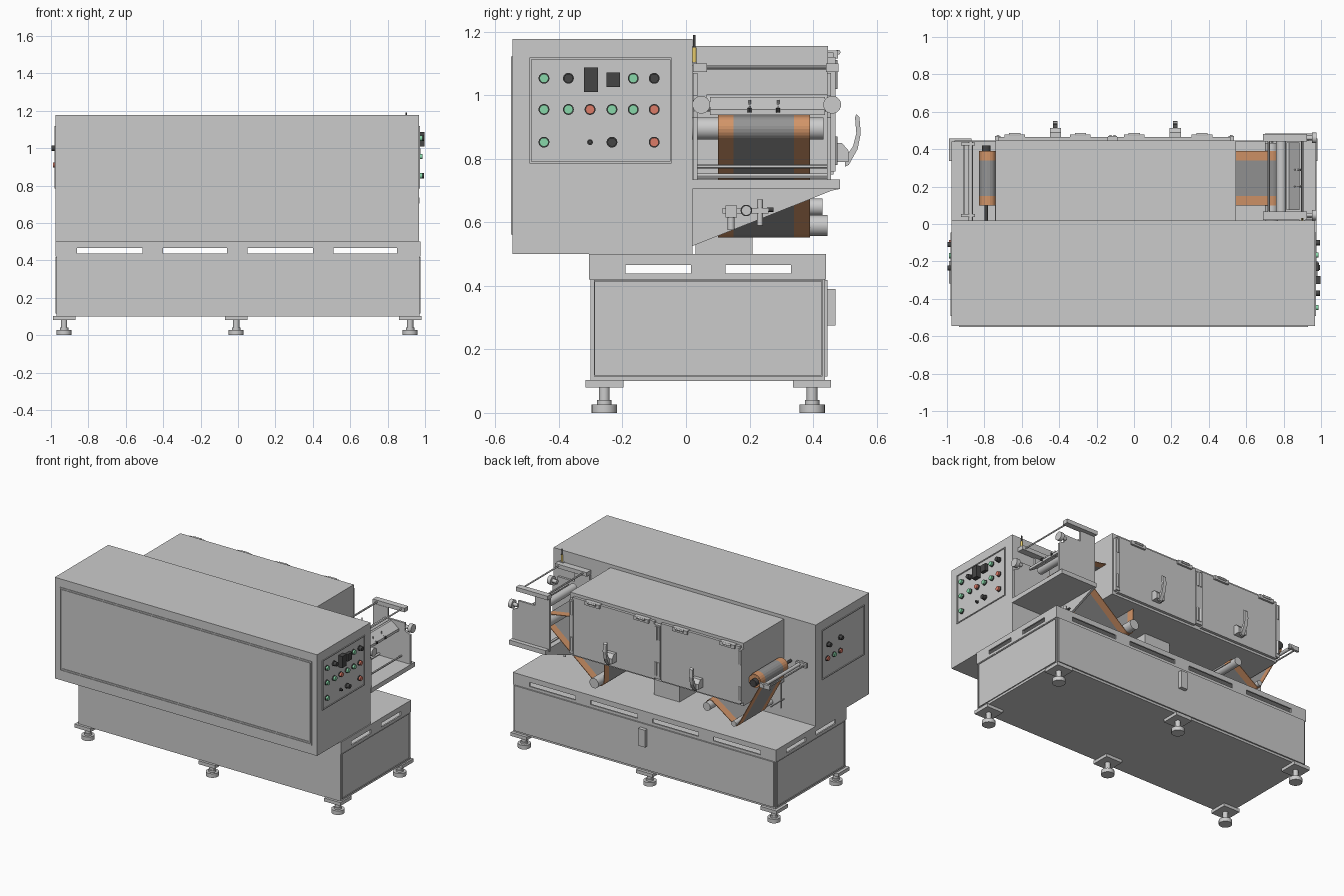
import bpy, bmesh, math
from mathutils import Vector, Matrix

if "Cube" in bpy.data.objects:
    bpy.data.objects.remove(bpy.data.objects["Cube"])

def material(name, r, g, b):
    m = bpy.data.materials.new(name)
    m.diffuse_color = (r, g, b, 1)
    m.use_nodes = True
    m.node_tree.nodes["Principled BSDF"].inputs["Base Color"].default_value = m.diffuse_color
    return m
ORANGE = material("copper", .65, .30, .14)
DARK = material("dark_coating", .30, .30, .30)
BLACK = material("black", .06, .06, .06)
GREEN = material("green", .25, .68, .40)
RED = material("red", .72, .20, .14)
YELLOW = material("yellow", .8, .6, .15)
round_parts = []

def finish(name, bm, mat=None):
    bmesh.ops.recalc_face_normals(bm, faces=bm.faces)
    me = bpy.data.meshes.new(name)
    bm.to_mesh(me)
    bm.free()
    ob = bpy.data.objects.new(name, me)
    bpy.context.collection.objects.link(ob)
    if mat:
        me.materials.append(mat)
    return ob

def boxes(name, spans, mat=None):
    # each span: x0, x1, y0, y1, z0, z1
    bm = bmesh.new()
    for x0, x1, y0, y1, z0, z1 in spans:
        m = Matrix.Translation(((x0+x1)/2, (y0+y1)/2, (z0+z1)/2)) @ Matrix.Diagonal((x1-x0, y1-y0, z1-z0, 1))
        bmesh.ops.create_cube(bm, size=1, matrix=m)
    return finish(name, bm, mat)

def box(name, *s, mat=None):
    return boxes(name, [s], mat)

def rod(name, p, q, r, mat=None, r2=None, seg=24):
    p, q = Vector(p), Vector(q)
    d = q - p
    bm = bmesh.new()
    m = Matrix.Translation((p+q)/2) @ d.to_track_quat('Z', 'Y').to_matrix().to_4x4()
    bmesh.ops.create_cone(bm, cap_ends=True, segments=seg, radius1=r, radius2=r if r2 is None else r2, depth=d.length, matrix=m)
    ob = finish(name, bm, mat)
    round_parts.append(ob)
    return ob

def prism(name, pts, axis, a, b, mat=None):
    # profile in the plane across the axis, extruded from a to b
    bm = bmesh.new()
    place = (lambda u, v: (a, u, v)) if axis == 'x' else (lambda u, v: (u, a, v))
    f = bm.faces.new([bm.verts.new(place(*p)) for p in pts])
    g = bmesh.ops.extrude_face_region(bm, geom=[f])
    d = (b-a, 0, 0) if axis == 'x' else (0, b-a, 0)
    bmesh.ops.translate(bm, vec=d, verts=[v for v in g['geom'] if isinstance(v, bmesh.types.BMVert)])
    return finish(name, bm, mat)

def ring_x(name, x0, x1, y0, y1, z0, z1, w=.006):
    return boxes(name, [(x0, x1, y0, y1, z0, z0+w), (x0, x1, y0, y1, z1-w, z1),
                        (x0, x1, y0, y0+w, z0+w, z1-w), (x0, x1, y1-w, y1, z0+w, z1-w)])

def arc(cx, cz, r, a0, a1, n=8):
    return [(cx+r*math.cos(math.radians(a0+(a1-a0)*i/n)), cz+r*math.sin(math.radians(a0+(a1-a0)*i/n))) for i in range(n+1)]

def web(name, path):
    for part, y0, y1, mat in (("edge_front", .10, .15, ORANGE), ("middle", .15, .34, DARK), ("edge_back", .34, .39, ORANGE)):
        bm = bmesh.new()
        rows = [(bm.verts.new((x, y0, z)), bm.verts.new((x, y1, z))) for x, z in path]
        for a, b in zip(rows, rows[1:]):
            bm.faces.new((a[0], a[1], b[1], b[0]))
        ob = finish(name+"_"+part, bm, mat)
        s = ob.modifiers.new("thickness", 'SOLIDIFY')
        s.thickness, s.offset = .004, 0

# Base body, its cover panels and latch
box("base_body", -.97, .97, -.30, .437, .10, .42)
for s in (-1, 1):
    ring_x("base_end_panel_frame", s*.97 if s > 0 else -.975, .975 if s > 0 else -.97, -.29, .43, .115, .418, .004)
box("base_back_panel", -.96, .96, .437, .446, .115, .418)
box("base_latch", -.025, .025, .446, .47, .275, .39)

# Slotted band between base and table top
def slotted(lo, hi, slots):
    edges = [lo] + [e for s in slots for e in s] + [hi]
    return list(zip(edges[::2], edges[1::2]))
spans = [(-.975, .975, -.305, .44, .488, .50)]
for y0, y1 in ((-.305, -.295), (.43, .44)):
    spans += [(-.975, .975, y0, y1, .42, .438), (-.975, .975, y0, y1, .466, .488)]
    spans += [(a, b, y0, y1, .438, .466) for a, b in slotted(-.975, .975, [(-.86, -.51), (-.40, -.06), (.05, .40), (.51, .85)])]
for x0, x1 in ((-.975, -.965), (.965, .975)):
    spans += [(x0, x1, -.295, .43, .42, .438), (x0, x1, -.295, .43, .466, .488)]
    spans += [(x0, x1, a, b, .438, .466) for a, b in slotted(-.295, .43, [(-.19, .015), (.125, .33)])]
boxes("slotted_table", spans)

# Levelling feet
for x in (-.93, -.01, .92):
    for y in (-.257, .397):
        box("foot_plate", x-.06, x+.06, y-.06, y+.06, .08, .103)
        rod("foot_stem", (x, y, .02), (x, y, .085), .017)
        rod("foot_collar", (x, y, .025), (x, y, .04), .023)
        rod("foot_pad", (x, y, 0), (x, y, .027), .04)

# Main cabinet with front and end panels
box("main_cabinet", -.975, .968, -.546, .02, .50, 1.177)
w = .007
for i, o in enumerate((0, .012)):
    a, b, c, d = -.935+o, .93-o, .562+o, 1.122-o
    boxes("front_panel_frame", [(a, b, -.55, -.545, c, c+w), (a, b, -.55, -.545, d-w, d),
                                (a, a+w, -.55, -.545, c, d), (b-w, b, -.55, -.545, c, d)])
ring_x("right_panel_frame", .966, .973, -.493, -.045, .785, 1.118)
ring_x("left_panel_frame", -.98, -.973, -.493, -.045, .785, 1.118)

# Control buttons
def button(s, y, z, mat, r=.014, length=.018):
    x = .968 if s > 0 else -.975
    rod("button_bezel", (x, y, z), (x+s*.006, y, z), r+.003, BLACK)
    rod("button", (x, y, z), (x+s*length, y, z), r, mat)
cols = (-.447, -.37, -.302, -.233, -.166, -.10)
layout = {1.053: (GREEN, BLACK, None, None, GREEN, BLACK), .955: (GREEN, GREEN, RED, GREEN, GREEN, RED),
          .852: (GREEN, None, None, BLACK, None, RED)}
for z, row in layout.items():
    for y, m in zip(cols, row):
        if m:
            button(1, y, z, m, length=.026 if m is BLACK else .018)
button(1, -.302, .852, BLACK, .006)
box("tall_display", .968, .998, -.321, -.277, 1.01, 1.087, mat=BLACK)
box("small_display", .968, .990, -.25, -.207, 1.025, 1.072, mat=BLACK)
for y, z, m in ((-.235, 1.0, BLACK), (-.11, 1.0, BLACK), (-.235, .91, RED), (-.17, .91, GREEN), (-.10, .91, RED)):
    button(-1, y, z, m, length=.023 if m is BLACK else .014)

# Drying chamber, doors, hinges and handles
box("drying_chamber", -.74, .545, .02, .447, .735, 1.155)
box("chamber_duct", -.10, .09, .03, .21, .50, .735)
for x0, x1, hx, px in ((-.725, -.14, -.42, -.125), (-.09, .515, .22, -.105)):
    box("chamber_door", x0, x1, .447, .465, .75, 1.135)
    far = x0-.003 if px > x0+.2 else x1+.005
    for ex in (far, px):
        for z in (.78, 1.02):
            rod("door_hinge_pin", (ex, .468, z), (ex, .468, z+.09), .009, seg=12)
        box("door_hinge_strip", ex-.014, ex+.014, .447, .471, .76, 1.12)
    for t in (.15, .75):
        c = x0+t*(x1-x0)
        box("door_top_clip", c-.055, c+.055, .44, .478, 1.115, 1.14)
        rod("clip_pin", (c-.03, .478, 1.135), (c+.03, .478, 1.135), .008, seg=12)
    prism("handle_mount", [(.465, .79), (.512, .79), (.512, .825), (.49, .85), (.465, .85)], 'x', hx-.03, hx+.03)
    prism("handle_lever", [(.500, .775), (.512, .78), (.540, .83), (.55, .88), (.546, .93), (.536, .94),
                           (.532, .93), (.536, .88), (.526, .84), (.500, .80)], 'x', hx-.012, hx+.012)

# Coating head: tray, gusset, side plates and cross rods
box("coating_tray", .70, .97, .02, .485, .705, .735)
prism("tray_gusset", [(.02, .525), (.46, .70), (.485, .705), (.485, .73), (.02, .73)], 'x', .70, .715)
side = [(.69, .72), (.965, .72), (.965, .93), (.925, .95), (.925, 1.0), (.80, 1.0), (.80, 1.07), (.69, 1.07)]
prism("side_plate_back", side, 'y', .443, .457)
prism("side_plate_front", side, 'y', .022, .036)
box("top_bracket_back", .69, .925, .44, .48, 1.073, 1.10)
box("top_bracket_front", .69, .925, .022, .066, 1.073, 1.10)
for x, z, r in ((.72, 1.087, .006), (.90, 1.087, .005), (.90, .775, .006), (.735, .745, .008)):
    rod("cross_rod", (x, .03, z), (x, .45, z), r, seg=12)
rod("backing_roller", (.787, .065, .975), (.787, .445, .975), .027)
prism("doctor_blade", [(.815, .995), (.83, .995), (.885, .955), (.885, .938), (.87, .94), (.815, .975)], 'y', .075, .437)
for y in (.20, .29):
    rod("blade_lever", (.86, y, .945), (.86, y, .985), .004, seg=8)
    rod("blade_lever_tip", (.89, y, .945), (.89, y, .96), .006, BLACK, seg=8)
    rod("blade_arm", (.82, y, .985), (.89, y, .955), .003, seg=8)
for y in (.048, .46):
    rod("adjust_screw", (.92, y, .97), (.96, y, .97), .012)
    rod("adjust_knob", (.952, y, .97), (.977, y, .97), .028)

# Signal cup and air fittings
rod("signal_lamp", (.90, .026, 1.10), (.90, .026, 1.15), .007, YELLOW)
rod("signal_tip", (.90, .026, 1.15), (.90, .026, 1.19), .004, BLACK)
box("signal_base", .885, .915, .02, .034, 1.092, 1.105)
box("air_manifold", .725, .745, .115, .26, .628, .645)
box("air_regulator", .718, .752, .125, .160, .615, .653)
rod("filter_bowl", (.735, .142, .575), (.735, .142, .62), .011)
rod("gauge_rim", (.715, .19, .637), (.752, .19, .637), .018, BLACK)
rod("gauge_face", (.72, .19, .637), (.755, .19, .637), .014)
rod("air_valve", (.735, .233, .59), (.735, .233, .672), .009)
rod("air_valve_tip", (.735, .255, .64), (.735, .275, .64), .007, BLACK)

# Guide rollers
for n, x, z, r, y1 in (("upper_roller", .735, .895, .035, .432), ("lower_right_roller", .37, .59, .033, .445),
                       ("lower_left_roller", -.454, .648, .027, .43), ("dip_roller", -.64, .575, .018, .41)):
    rod(n, (x, .02, z), (x, y1, z), r)

# Coated foil running over the rollers
web("right_foil", [(.545, .965)] + arc(.735, .895, .038, 75, -50) + arc(.37, .59, .036, -50, -180) + [(.334, .735)])
web("left_foil", arc(-.454, .648, .030, 0, 113) + arc(-.64, .575, .021, -80, -156) + arc(-.78, .89, .046, 204, 60))

# Rewind roll and its black core
for y0, y1, m in ((.10, .15, ORANGE), (.15, .34, DARK), (.34, .39, ORANGE)):
    rod("rewind_roll", (-.78, y0, .89), (-.78, y1, .89), .043, m)
rod("rewind_core", (-.79, .39, .89), (-.79, .42, .89), .024, BLACK)
rod("rewind_shaft", (-.79, .02, .89), (-.79, .10, .89), .009, BLACK)

# Left edge guide frame
for y in (.045, .428):
    box("guide_end_block", -.925, -.85, y-.008, y+.008, .885, .915)
rod("guide_bar", (-.873, .02, .90), (-.873, .44, .90), .011)
rod("guide_bar_thin", (-.91, .045, .90), (-.91, .428, .90), .005, seg=12)
rod("sensor_post", (-.74, .05, .57), (-.74, .05, .735), .004, seg=8)
rod("sensor_arm", (-.74, .02, .62), (-.74, .16, .62), .004, seg=8)

# Smooth shading on the round parts
bpy.context.view_layer.update()
for ob in bpy.context.view_layer.objects:
    ob.select_set(False)
for ob in round_parts:
    ob.select_set(True)
bpy.context.view_layer.objects.active = round_parts[0]
bpy.ops.object.shade_smooth_by_angle()
